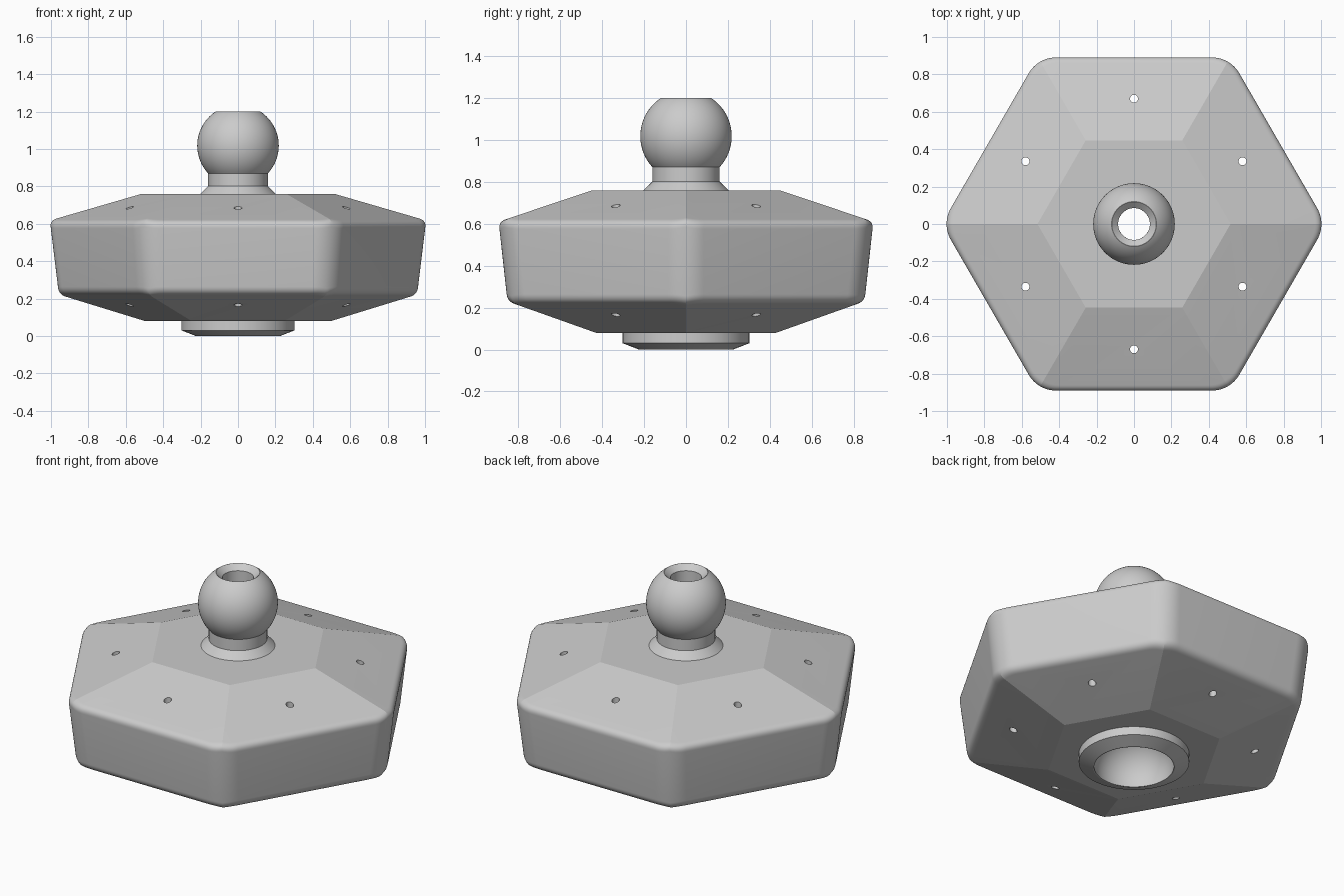
import bpy, bmesh
from math import sin, cos, radians, sqrt, pi
from mathutils import Vector

if "Cube" in bpy.data.objects:
    bpy.data.objects.remove(bpy.data.objects["Cube"])

grey = bpy.data.materials.new("plain grey")
grey.use_nodes = True
grey.diffuse_color = (0.6, 0.6, 0.6, 1)
grey.node_tree.nodes["Principled BSDF"].inputs["Base Color"].default_value = grey.diffuse_color


def loft(name, rings):
    """Closed solid skinned through rings of equal point count."""
    bm = bmesh.new()
    rows = [[bm.verts.new(p) for p in ring] for ring in rings]
    n = len(rows[0])
    for low, high in zip(rows, rows[1:]):
        for i in range(n):
            j = (i + 1) % n
            bm.faces.new((low[i], low[j], high[j], high[i]))
    bm.faces.new(rows[0][::-1])
    bm.faces.new(rows[-1])
    bmesh.ops.remove_doubles(bm, verts=bm.verts, dist=1e-5)
    bmesh.ops.recalc_face_normals(bm, faces=bm.faces)
    mesh = bpy.data.meshes.new(name)
    bm.to_mesh(mesh)
    bm.free()
    mesh.materials.append(grey)
    obj = bpy.data.objects.new(name, mesh)
    bpy.context.collection.objects.link(obj)
    return obj


def lathe(name, profile, sides=72, centre=(0, 0)):
    turns = [2 * pi * i / sides for i in range(sides)]
    return loft(name, [[(centre[0] + r * cos(t), centre[1] + r * sin(t), z)
                        for t in turns] for r, z in profile])


def sphere_arc(radius, zc, z0, z1, steps=28):
    """Profile points on a sphere between two heights."""
    from_a, to_a = [pi / 2 - (Vector((sqrt(radius**2 - (z - zc)**2), z - zc))
                              .angle(Vector((0, 1)))) for z in (z0, z1)]
    angles = [from_a + (to_a - from_a) * i / steps for i in range(steps + 1)]
    return [(radius * cos(a), zc + radius * sin(a)) for a in angles]


def hex_ring(apothem, z, radius, slope):
    """Hexagon with rounded corners, following the sloped faces at the corners."""
    points = []
    reach = (apothem - radius) / cos(radians(30))
    for k in range(6):
        corner = radians(60 * k)
        for i in range(13):
            t = radians(-30 + 5 * i)
            lift = slope * radius * (1 - cos(radians(30) - abs(t)))
            points.append((reach * cos(corner) + radius * cos(corner + t),
                           reach * sin(corner) + radius * sin(corner + t), z + lift))
    return points


def fillet(before, corner, after, size, steps=10):
    """Rounded profile corner."""
    b, c, a = Vector(before), Vector(corner), Vector(after)
    p, q = c + (b - c).normalized() * size, c + (a - c).normalized() * size
    return [p * (1 - t)**2 + c * 2 * t * (1 - t) + q * t * t
            for t in (i / steps for i in range(steps + 1))]


# Hexagonal body
base, lower, upper, roof = (0.43, 0.08), (0.852, 0.23), (0.894, 0.61), (0.447, 0.76)
rings = [hex_ring(*base, 0, 0)]
rings += [hex_ring(*p, 0.17, -0.355) for p in fillet(base, lower, upper, 0.035)]
rings += [hex_ring(*p, 0.17, 0.336) for p in fillet(lower, upper, roof, 0.035)]
rings += [hex_ring(*roof, 0, 0)]
body = loft("hexagonal_body", rings)

# Ball on a flared neck
stud = lathe("ball_stud", [(0.202, 0.76), (0.16, 0.802)]
             + sphere_arc(0.218, 1.018, 0.87, 1.2))

# Collar under the body
collar = lathe("socket_collar", [(0.225, 0), (0.302, 0.03), (0.302, 0.08)])

# Cutters: central bore with ball socket, and six small through holes
bore = lathe("bore_cutter", [(0.217, -0.1)] + sphere_arc(0.22, 0.03, 0, 0.233)
             + [(0.085, 1.17), (0.119, 1.2), (0.119, 1.3)])
cutters = [bore]
for k in range(6):
    a = radians(30 + 60 * k)
    cutters.append(lathe("hole_cutter", [(0.021, -0.1), (0.021, 1)], 24,
                         (0.67 * cos(a), 0.67 * sin(a))))


def cut(obj, tools):
    bpy.ops.object.select_all(action="DESELECT")
    bpy.context.view_layer.objects.active = obj
    obj.select_set(True)
    for tool in tools:
        mod = obj.modifiers.new("cut", "BOOLEAN")
        mod.operation, mod.solver, mod.object = "DIFFERENCE", "EXACT", tool
        bpy.ops.object.modifier_apply(modifier=mod.name)
    bpy.ops.object.shade_smooth_by_angle(angle=radians(14))


cut(body, cutters)
cut(stud, [bore])
cut(collar, [bore])
for tool in cutters:
    bpy.data.objects.remove(tool)
